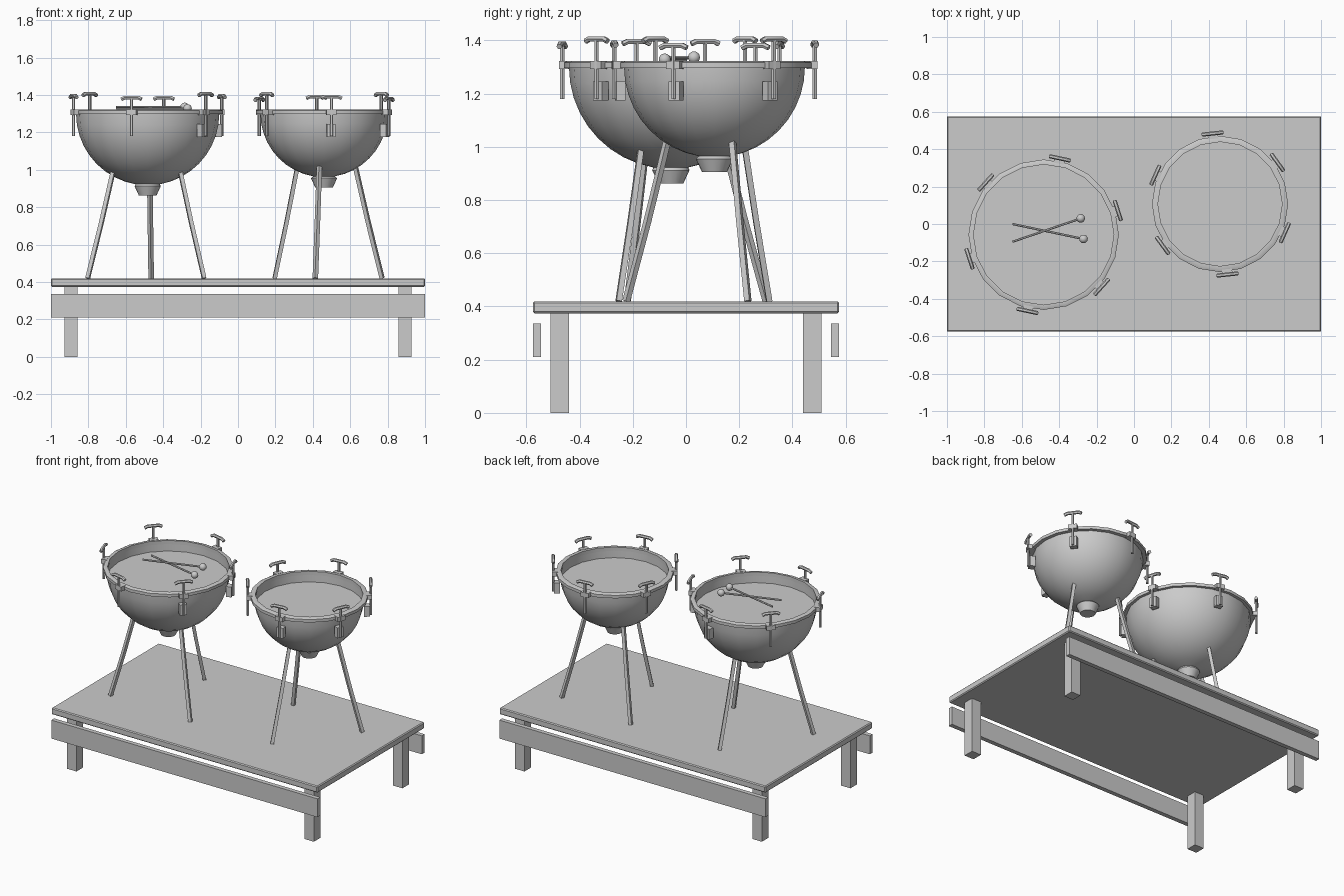
import bpy, bmesh
from math import sin, cos, pi, radians, sqrt
from mathutils import Vector, Matrix

if "Cube" in bpy.data.objects:
    bpy.data.objects.remove(bpy.data.objects["Cube"])

GREY = (0.6, 0.6, 0.6, 1)
mat = bpy.data.materials.new("plain_grey")
mat.use_nodes = True
mat.diffuse_color = GREY
mat.node_tree.nodes["Principled BSDF"].inputs["Base Color"].default_value = GREY


def add_object(name, mesh, smooth=None):
    mesh.materials.clear()
    mesh.materials.append(mat)
    ob = bpy.data.objects.new(name, mesh)
    bpy.context.collection.objects.link(ob)
    if smooth:
        bpy.ops.object.select_all(action='DESELECT')
        ob.select_set(True)
        bpy.context.view_layer.objects.active = ob
        bpy.ops.object.shade_smooth_by_angle(angle=radians(smooth))
    return ob


def box(name, centre, size, turn=0, bevel=0):
    bm = bmesh.new()
    bmesh.ops.create_cube(bm, size=1)
    m = Matrix.Translation(centre) @ Matrix.Rotation(turn, 4, 'Z') @ Matrix.Diagonal((*size, 1))
    bmesh.ops.transform(bm, matrix=m, verts=bm.verts)
    mesh = bpy.data.meshes.new(name)
    bm.to_mesh(mesh)
    bm.free()
    ob = add_object(name, mesh)
    if bevel:
        mod = ob.modifiers.new("bevel", 'BEVEL')
        mod.width, mod.segments = bevel, 1
    return ob


def lathe(name, profile, centre, closed=False, sides=20, smooth=40):
    """Revolve (radius, z) points around a vertical axis."""
    bm = bmesh.new()
    vs = [bm.verts.new((r, 0, z)) for r, z in profile]
    es = [bm.edges.new(p) for p in zip(vs, vs[1:])]
    if closed:
        es.append(bm.edges.new((vs[-1], vs[0])))
    bmesh.ops.spin(bm, geom=vs + es, cent=(0, 0, 0), axis=(0, 0, 1),
                   angle=2 * pi, steps=sides)
    bmesh.ops.remove_doubles(bm, verts=bm.verts, dist=1e-4)
    bmesh.ops.recalc_face_normals(bm, faces=bm.faces)
    bmesh.ops.translate(bm, vec=(*centre, 0), verts=bm.verts)
    mesh = bpy.data.meshes.new(name)
    bm.to_mesh(mesh)
    bm.free()
    return add_object(name, mesh, smooth)


def tube(name, points, radius, roundness=1, smooth=50):
    """Sweep a round or four-sided section along a path."""
    cu = bpy.data.curves.new(name, 'CURVE')
    cu.dimensions = '3D'
    cu.bevel_depth, cu.bevel_resolution, cu.use_fill_caps = radius, roundness, True
    sp = cu.splines.new('POLY')
    sp.points.add(len(points) - 1)
    for p, co in zip(sp.points, points):
        p.co = (*co, 1)
    tmp = bpy.data.objects.new(name + "_path", cu)
    bpy.context.collection.objects.link(tmp)
    bpy.context.view_layer.update()
    dg = bpy.context.evaluated_depsgraph_get()
    mesh = bpy.data.meshes.new_from_object(tmp.evaluated_get(dg))
    bpy.data.objects.remove(tmp)
    return add_object(name, mesh, smooth)


# Platform
box("platform_top", (0, 0, 0.397), (2, 1.15, 0.045), bevel=0.006)
for sy, end in ((-1, "front"), (1, "back")):
    box(end + "_rail", (0, sy * 0.56, 0.273), (2, 0.03, 0.125))
    for sx, side in ((-1, "right"), (1, "left")):
        box(f"{end}_{side}_platform_leg", (sx * 0.892, sy * 0.475, 0.188), (0.07, 0.07, 0.376))

RIM = 1.3


def drum(tag, centre, bowl_r, ring_r, foot_r, top_r, leg_turn, lug_turn, heights, blocked):
    c = Vector((*centre, 0))

    def at(angle, r, z, along=0):
        return c + Vector((r * cos(angle) - along * sin(angle),
                           r * sin(angle) + along * cos(angle), z))

    # Bowl with a tapered spout underneath
    prof = [(bowl_r * cos(a), RIM - bowl_r * sin(a)) for a in
            [i * pi / 18 * 0.89 for i in range(10)]]
    low = RIM - bowl_r
    prof += [(0.07, low - 0.005), (0.047, low - 0.055), (0, low - 0.055)]
    lathe(tag + "_bowl", prof, centre)
    # Sunken head and inner wall
    lathe(tag + "_head", [(bowl_r - 0.006, RIM + 0.015), (bowl_r - 0.008, 1.25), (0, 1.25)], centre)
    # Rim hoop
    lathe(tag + "_hoop", [(bowl_r - 0.008, 1.297), (ring_r, 1.297), (ring_r, 1.317),
                          (ring_r - 0.012, 1.322), (bowl_r - 0.008, 1.322)], centre, closed=True, smooth=30)

    # Three splayed stand legs
    for i in range(3):
        a = radians(leg_turn + 120 * i)
        mid = (foot_r + top_r) / 2 - 0.008
        tube(f"{tag}_stand_leg_{i + 1}",
             [at(a, top_r - 0.01, 1.02), at(a, mid, 0.72), at(a, foot_r, 0.42)], 0.015, 0, 20)

    # Six tuning screws with T handles
    lug_r = ring_r + 0.015
    for i in range(6):
        a = radians(lug_turn + 60 * i)
        z = heights[i % 3]
        tube(f"{tag}_tuning_rod_{i + 1}", [at(a, lug_r, 1.18), at(a, lug_r, z)], 0.009)
        tube(f"{tag}_tuning_handle_{i + 1}",
             [at(a, lug_r, z - 0.008, -0.055), at(a, lug_r, z + 0.001, -0.036), at(a, lug_r, z + 0.001, 0.036),
              at(a, lug_r, z - 0.008, 0.055)], 0.011)
        box(f"{tag}_clamp_{i + 1}", at(a, ring_r + 0.004, 1.308), (0.036, 0.055, 0.03), a)
        if i in blocked:
            box(f"{tag}_lug_block_{i + 1}", at(a, ring_r - 0.008, 1.21), (0.035, 0.045, 0.07), a)


drum("large_drum", (-0.483, -0.057), 0.383, 0.402, 0.36, 0.21, 87, 18,
     (1.395, 1.385, 1.405), (0, 1, 5))
drum("small_drum", (0.46, 0.107), 0.34, 0.364, 0.335, 0.19, 22, 36,
     (1.405, 1.39, 1.38), (0, 4, 5))

# Crossed beaters resting over the large drum
for i, (a, b) in enumerate((((-0.65, 0), (-0.27, -0.08)), ((-0.65, -0.095), (-0.285, 0.03)))):
    z = 1.328 + 0.008 * i
    tube(f"beater_stick_{i + 1}", [(*a, z), (*b, z)], 0.006)
    prof = [(0.023 * sin(k * pi / 8), z - 0.023 * cos(k * pi / 8)) for k in range(9)]
    lathe(f"beater_ball_{i + 1}", prof, b, sides=14, smooth=60)
